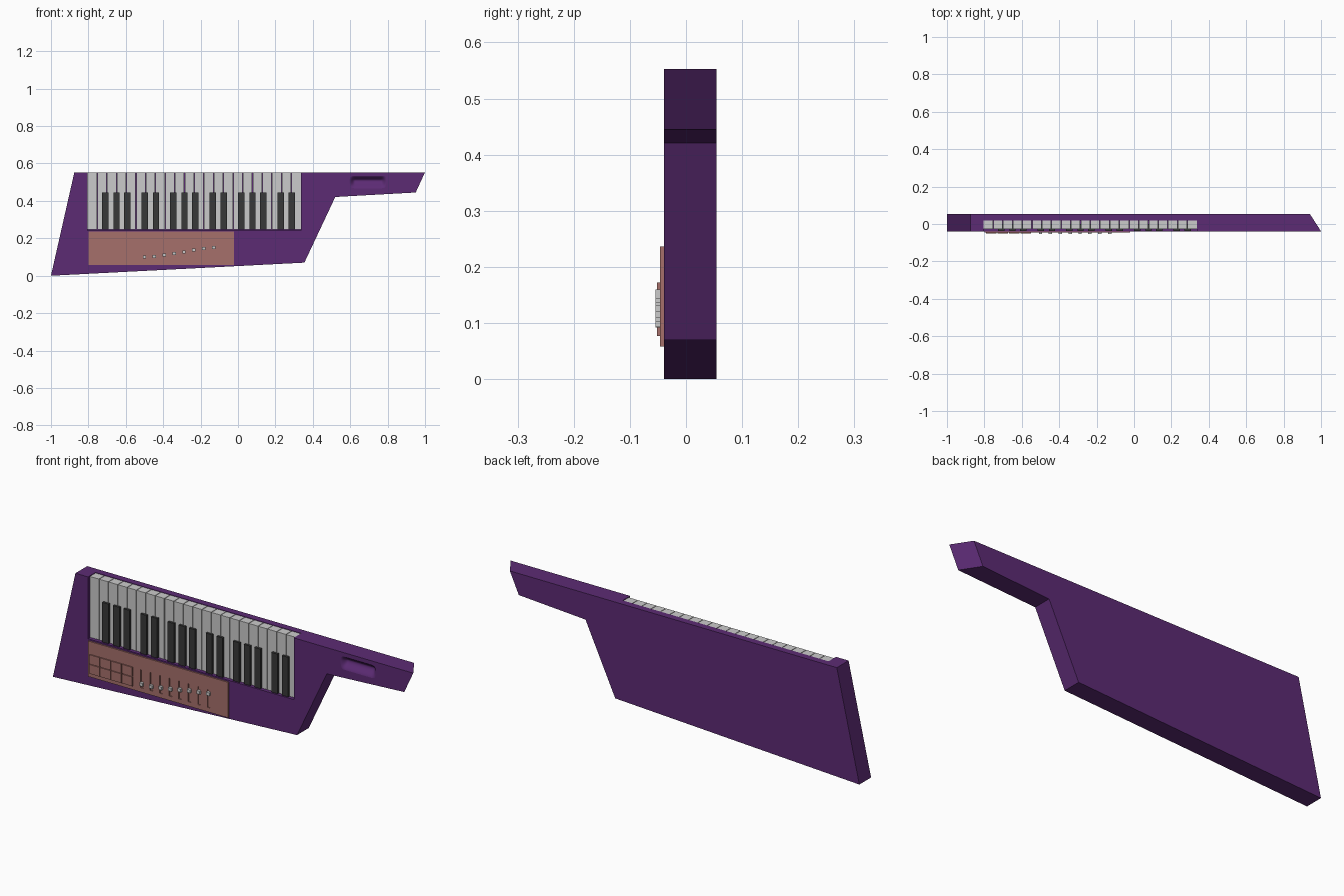
import bpy, bmesh
from math import cos, pi
from mathutils import Vector

if "Cube" in bpy.data.objects:
    bpy.data.objects.remove(bpy.data.objects["Cube"])


def material(name, rgb):
    m = bpy.data.materials.new(name)
    m.diffuse_color = (*rgb, 1)
    m.use_nodes = True
    m.node_tree.nodes["Principled BSDF"].inputs["Base Color"].default_value = m.diffuse_color
    return m


PURPLE = material("purple", (0.107, 0.024, 0.175))
BROWN = material("red_brown", (0.38, 0.16, 0.145))
BLACK = material("black", (0.04, 0.04, 0.04))


def finish(name, bm, mat=None):
    bmesh.ops.recalc_face_normals(bm, faces=bm.faces)
    me = bpy.data.meshes.new(name)
    bm.to_mesh(me)
    bm.free()
    ob = bpy.data.objects.new(name, me)
    bpy.context.collection.objects.link(ob)
    if mat:
        me.materials.append(mat)
    return ob


def box(name, x, y, z, mat=None):
    """Box from (min, max) ranges on each axis."""
    bm = bmesh.new()
    bmesh.ops.create_cube(bm, size=1)
    for v in bm.verts:
        v.co = Vector([r[0] if c < 0 else r[1] for c, r in zip(v.co, (x, y, z))])
    return finish(name, bm, mat)


def cut(target, cutter):
    mod = target.modifiers.new(cutter.name, 'BOOLEAN')
    mod.operation = 'DIFFERENCE'
    mod.solver = 'EXACT'
    mod.object = cutter
    cutter.hide_render = True
    cutter.hide_set(True)
    cutter.display_type = 'WIRE'


# Body: outline extruded front to back, with the neck tip slanted
FRONT, BACK = -0.039, 0.054
outline = [(-1, 0), (-0.875, 0.553), (1, 0.553), (0.95, 0.445), (0.52, 0.421), (0.355, 0.07)]
bm = bmesh.new()
front = [bm.verts.new((x, FRONT, z)) for x, z in outline]
back = [bm.verts.new((x - (0.06 if x > 0.9 else 0), BACK, z)) for x, z in outline]
bm.faces.new(front)
bm.faces.new(back[::-1])
for i in range(len(outline)):
    j = (i + 1) % len(outline)
    bm.faces.new((front[i], back[i], back[j], front[j]))
body = finish("body", bm, PURPLE)

# Key bed, open at the top and front
KX0, KX1, KZ0, KZ1 = -0.805, 0.337, 0.243, 0.551
cut(body, box("key_bed_cutter", (KX0, KX1), (-0.2, 0.02), (KZ0, 0.8), PURPLE))


# Thumb groove in the neck: soft bowl, steeper at the top
def hump(t):
    return 0.5 + 0.5 * cos(pi * min(1, abs(t)))


bm = bmesh.new()
bmesh.ops.create_grid(bm, x_segments=40, y_segments=20, size=1)
for f in bm.faces:
    f.smooth = True
for v in bm.verts:
    u, w, _ = v.co
    across = hump(max(0, (abs(u) - 0.7) / 0.3))
    v.co = (0.695 + u * 0.1, FRONT - 0.0006 + 0.024 * across * hump(w),
            0.508 + w * (0.028 if w > 0 else 0.045))
rim = [e for e in bm.edges if e.is_boundary]
side = bmesh.ops.extrude_edge_only(bm, edges=rim)["geom"]
for v in side:
    if isinstance(v, bmesh.types.BMVert):
        v.co.y = -0.1
bmesh.ops.holes_fill(bm, edges=[e for e in bm.edges if e.is_boundary], sides=0)
cut(body, finish("thumb_groove_cutter", bm, PURPLE))

# White keys
COUNT = 22
pitch = (KX1 - KX0) / COUNT
for i in range(COUNT):
    x = KX0 + i * pitch
    box(f"white_key_{i + 1}", (x + 0.0015, x + pitch - 0.0015), (-0.026, 0.019), (KZ0 + 0.003, KZ1))

# Black keys: groups of three and two, spread slightly apart
for start in (2, 9, 16):
    for step, shift in ((0, -0.009), (1, 0), (2, 0.005), (4, -0.005), (5, 0.003)):
        x = KX0 + (start + step) * pitch + shift
        box(f"black_key_{start + step}", (x - 0.017, x + 0.017), (-0.038, 0.0),
            (KZ0 + 0.004, 0.446), BLACK)

# Control panel
panel = box("control_panel", (-0.80, -0.022), (-0.046, -0.035), (0.058, 0.236), BROWN)

# Drum pads, four by two
for c in range(4):
    for r in range(2):
        x, z = -0.79 + c * 0.061, 0.077 + r * 0.049
        box(f"pad_{r * 4 + c + 1}", (x, x + 0.056), (-0.0515, -0.044), (z, z + 0.046), BROWN)

# Sliders: slot in the panel plus a grey cap
heights = [0.100, 0.102, 0.110, 0.118, 0.128, 0.138, 0.145, 0.152]
for i, z in enumerate(heights):
    x = -0.50 + i * 0.0528
    cut(panel, box(f"slot_cutter_{i + 1}", (x - 0.008, x + 0.008), (-0.06, -0.041), (0.08, 0.17), BROWN))
    box(f"slider_cap_{i + 1}", (x - 0.009, x + 0.009), (-0.0545, -0.041), (z - 0.008, z + 0.008))
